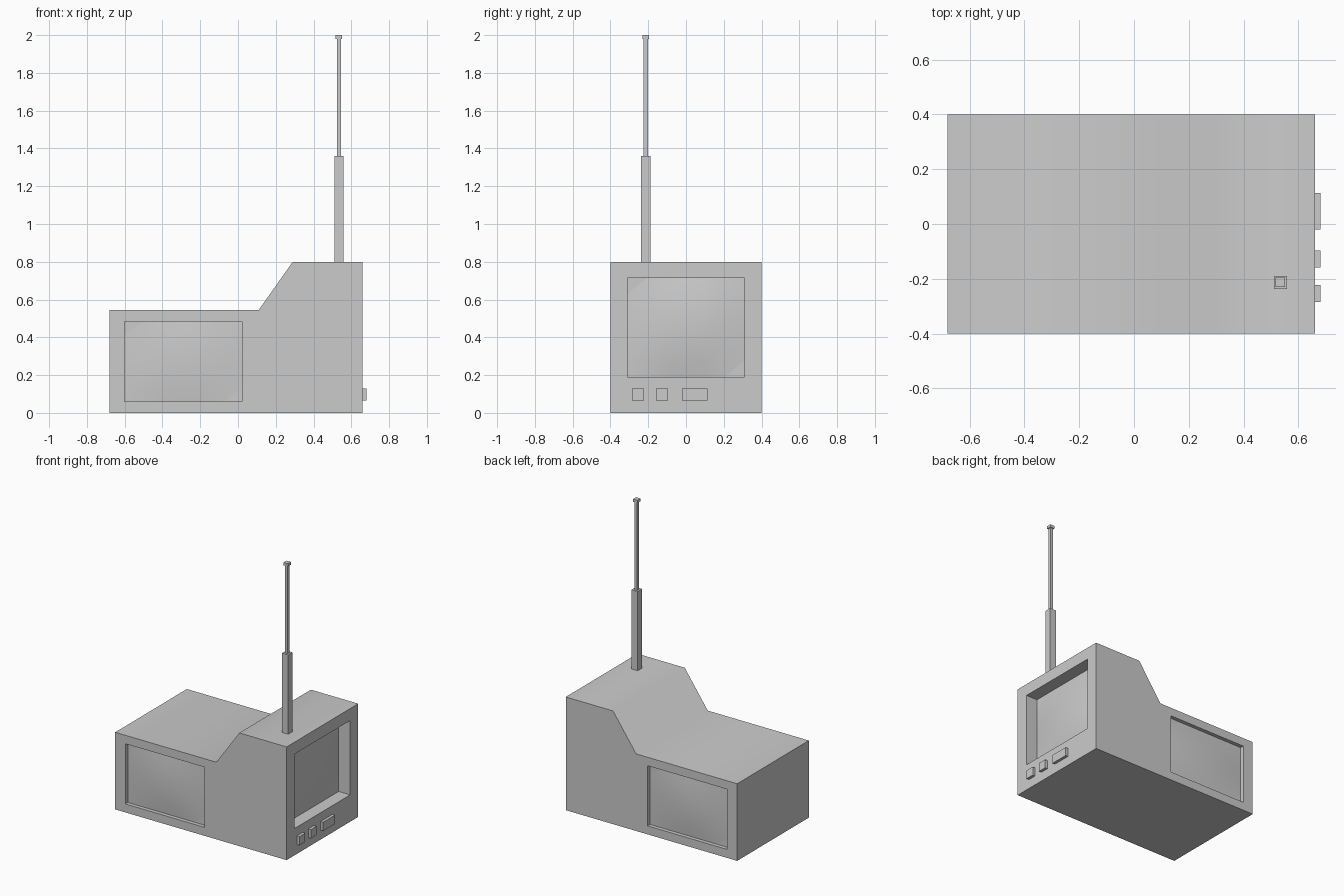
import bpy, bmesh, math
from mathutils import Vector

if "Cube" in bpy.data.objects:
    bpy.data.objects.remove(bpy.data.objects["Cube"])


def add_object(name, bm):
    mesh = bpy.data.meshes.new(name)
    bm.to_mesh(mesh)
    bm.free()
    obj = bpy.data.objects.new(name, mesh)
    bpy.context.collection.objects.link(obj)
    return obj


def box(name, lo, hi):
    bm = bmesh.new()
    bmesh.ops.create_cube(bm, size=1)
    for v in bm.verts:
        v.co = [l + (c + 0.5) * (h - l) for c, l, h in zip(v.co, lo, hi)]
    return add_object(name, bm)


def activate(obj):
    bpy.ops.object.select_all(action='DESELECT')
    obj.select_set(True)
    bpy.context.view_layer.objects.active = obj


def smooth(obj, degrees):
    activate(obj)
    bpy.ops.object.shade_smooth_by_angle(angle=math.radians(degrees))


def bulged_panel(name, center, u, v, bulge, n=6):
    """Gently convex glass; u and v are half-extent vectors."""
    center, u, v = Vector(center), Vector(u), Vector(v)
    normal = u.cross(v).normalized()
    bm = bmesh.new()
    bmesh.ops.create_grid(bm, x_segments=n, y_segments=n, size=1)
    for vert in bm.verts:
        a, b = vert.co.x, vert.co.y
        vert.co = center + u * a + v * b + normal * bulge * (1 - a * a) * (1 - b * b)
    smooth(add_object(name, bm), 40)


# Body: stepped side profile extruded across the width
profile = [(-0.68, 0), (0.66, 0), (0.66, 0.8), (0.29, 0.8), (0.11, 0.545), (-0.68, 0.545)]
bm = bmesh.new()
face = bm.faces.new([bm.verts.new((x, -0.4, z)) for x, z in profile])
ext = bmesh.ops.extrude_face_region(bm, geom=[face])
bmesh.ops.translate(bm, vec=(0, 0.8, 0),
                    verts=[e for e in ext['geom'] if isinstance(e, bmesh.types.BMVert)])
bmesh.ops.recalc_face_normals(bm, faces=bm.faces)
body = add_object("body", bm)

# Recesses for the end screen and both side windows
SCREEN_X, SIDE_Y = 0.57, 0.373
cutters = [
    box("screen_cutter", (SCREEN_X, -0.31, 0.19), (0.8, 0.31, 0.715)),
    box("front_window_cutter", (-0.6, -0.5, 0.06), (0.02, -SIDE_Y, 0.485)),
    box("back_window_cutter", (-0.6, SIDE_Y, 0.06), (0.02, 0.5, 0.485)),
]
for cutter in cutters:
    activate(body)
    mod = body.modifiers.new("recess", 'BOOLEAN')
    mod.operation, mod.solver, mod.object = 'DIFFERENCE', 'EXACT', cutter
    bpy.ops.object.modifier_apply(modifier=mod.name)
    bpy.data.objects.remove(cutter)
smooth(body, 60)

# Convex glass in the recesses
bulged_panel("end_screen", (SCREEN_X, 0, 0.4525), (0, 0.31, 0), (0, 0, 0.2625), 0.03)
for name, s in (("front_window", -1), ("back_window", 1)):
    bulged_panel(name, (-0.29, s * SIDE_Y, 0.2725), (-s * 0.31, 0, 0), (0, 0, 0.2125), 0.015)

# Buttons under the end screen
for i, (y0, y1) in enumerate([(-0.285, -0.222), (-0.158, -0.096), (-0.02, 0.113)]):
    box(f"button_{i + 1}", (0.65, y0, 0.066), (0.68, y1, 0.128))

# Telescopic square antenna
AX, AY = 0.534, -0.213
for name, r, z0, z1 in (("antenna_base", 0.024, 0.78, 1.36),
                        ("antenna_rod", 0.011, 1.35, 1.98),
                        ("antenna_tip", 0.017, 1.98, 2.0)):
    box(name, (AX - r, AY - r, z0), (AX + r, AY + r, z1))
